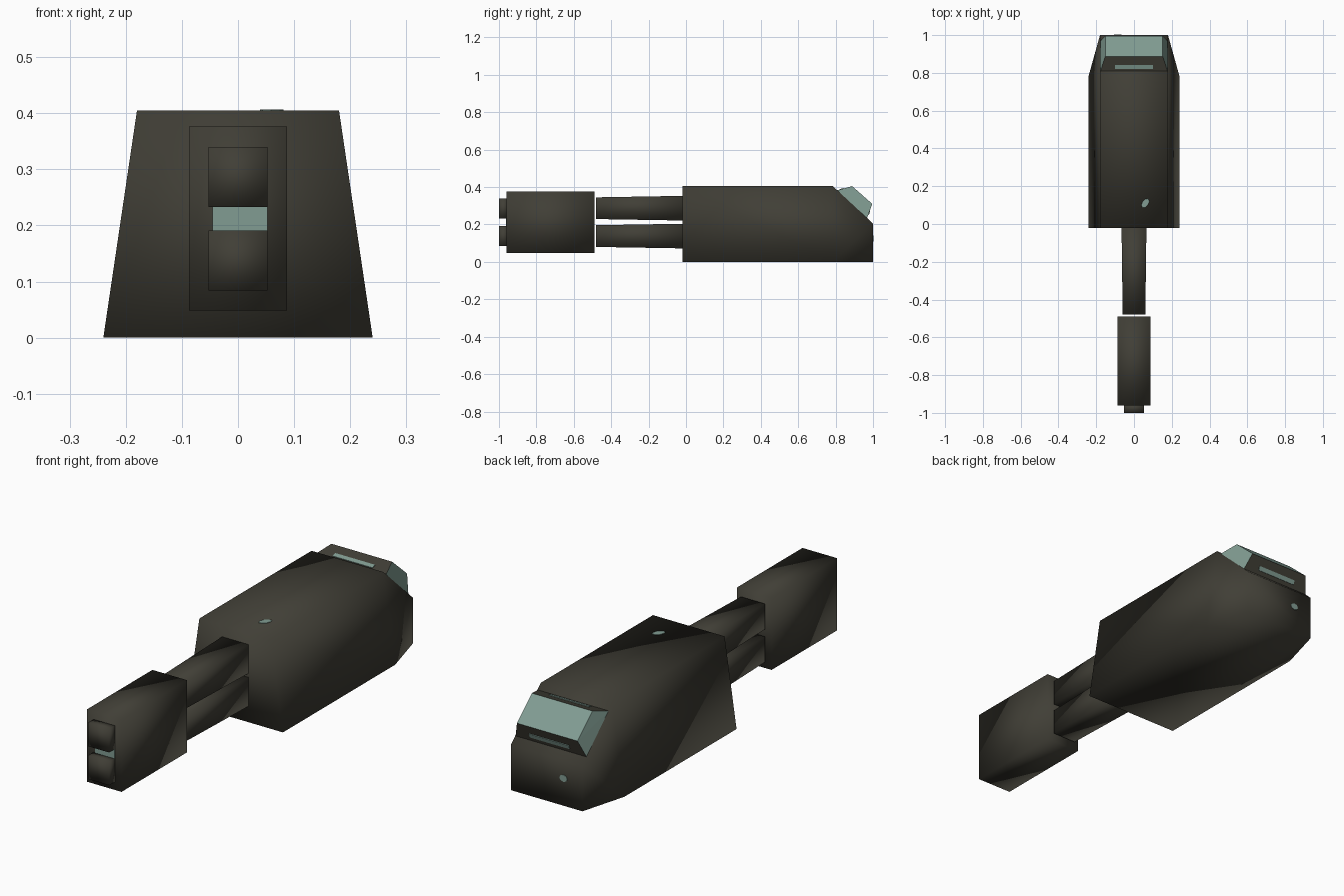
import bpy, bmesh
from mathutils import Vector

if "Cube" in bpy.data.objects:
    bpy.data.objects.remove(bpy.data.objects["Cube"])


def material(name, rgb):
    m = bpy.data.materials.new(name)
    m.diffuse_color = (*rgb, 1)
    m.use_nodes = True
    m.node_tree.nodes["Principled BSDF"].inputs["Base Color"].default_value = m.diffuse_color
    return m


ARMOUR = material("dark olive armour", (0.052, 0.049, 0.037))
GLASS = material("pale teal glass", (0.22, 0.335, 0.29))


def hull(name, points, mats=(ARMOUR,), smooth=True):
    """Closed convex solid around a few corner points."""
    bm = bmesh.new()
    verts = [bm.verts.new(p) for p in points]
    bmesh.ops.convex_hull(bm, input=verts)
    bmesh.ops.dissolve_limit(bm, angle_limit=0.01, verts=bm.verts[:], edges=bm.edges[:])
    bmesh.ops.recalc_face_normals(bm, faces=bm.faces[:])
    me = bpy.data.meshes.new(name)
    bm.to_mesh(me)
    bm.free()
    for m in mats:
        me.materials.append(m)
    for p in me.polygons:
        p.use_smooth = smooth
    ob = bpy.data.objects.new(name, me)
    bpy.context.collection.objects.link(ob)
    return ob


def ring(y, half_x, z0, z1):
    return [(s * half_x, y, z) for s in (-1, 1) for z in (z0, z1)]


def mirrored(points):
    return [(s * x, y, z) for s in (-1, 1) for x, y, z in points]


# Turret body: trapezoid section with tapered, sloped rear
hull("turret_body", mirrored([
    (0.24, -0.02, 0), (0.18, -0.02, 0.405),
    (0.24, 0.785, 0), (0.18, 0.785, 0.405),
    (0.18, 1.0, 0), (0.18, 1.0, 0.205)]))

# Twin barrels, each with a square muzzle
for label, zc in (("upper", 0.287), ("lower", 0.138)):
    hull(label + "_barrel", ring(-0.48, 0.06, zc - 0.058, zc + 0.058)
         + ring(-0.01, 0.066, zc - 0.066, zc + 0.066))
    hull(label + "_muzzle", ring(-1.0, 0.053, zc - 0.054, zc + 0.053)
         + ring(-0.95, 0.053, zc - 0.054, zc + 0.053))

# Sleeve around the barrel ends
hull("barrel_sleeve", ring(-0.96, 0.087, 0.048, 0.376) + ring(-0.49, 0.087, 0.048, 0.376))

# Light strip between the muzzles
hull("muzzle_light", [(x, y, z) for x in (-0.045, 0.053) for y in (-0.963, -0.958)
                      for z in (0.190, 0.234)], (GLASS,), False)

# Raised rear window: frustum on the slope, glass on its top and sides
window = hull("rear_window", mirrored([
    (0.178, 0.807, 0.382), (0.178, 0.968, 0.234),
    (0.152, 0.888, 0.405), (0.152, 0.996, 0.310)]), (ARMOUR, GLASS), False)
slope = Vector((0, 0.68, 0.73))
for p in window.data.polygons:
    if p.normal.dot(slope) > 0.9 or abs(p.normal.x) > 0.5:
        p.material_index = 1


def strip(name, a, b, out, half_x):
    """Thin plate spanning profile points a to b, lying on a flank."""
    pts = [(half_x, y + k * out[0], z + k * out[1])
           for y, z in (a, b) for k in (-0.002, 0.003)]
    hull(name, mirrored(pts), (GLASS,), False)


# Glass strips above and below the window
strip("upper_window_strip", (0.822, 0.3863), (0.842, 0.392), (-0.27, 0.96), 0.10)
strip("lower_window_strip", (0.975, 0.253), (0.982, 0.272), (0.94, -0.34), 0.10)


def lamp(name, centre, u, v):
    """Tiny oval plate, u and v being its in-plane half axes."""
    c, u, v = Vector(centre), Vector(u), Vector(v)
    n = u.cross(v).normalized() * 0.002
    ring8 = [u * a + v * b for a, b in ((1, 0), (.7, .7), (0, 1), (-.7, .7),
                                        (-1, 0), (-.7, -.7), (0, -1), (.7, -.7))]
    hull(name, [c + r + k * n for r in ring8 for k in (-1, 1)], (GLASS,), False)


# Small lamps on the roof and rear plate
lamp("roof_lamp", (0.06, 0.11, 0.405), (0.016, 0.024, 0), (0.014, -0.009, 0))
lamp("rear_lamp", (-0.085, 1.0, 0.125), (0.02, 0, 0), (0, 0, 0.016))
